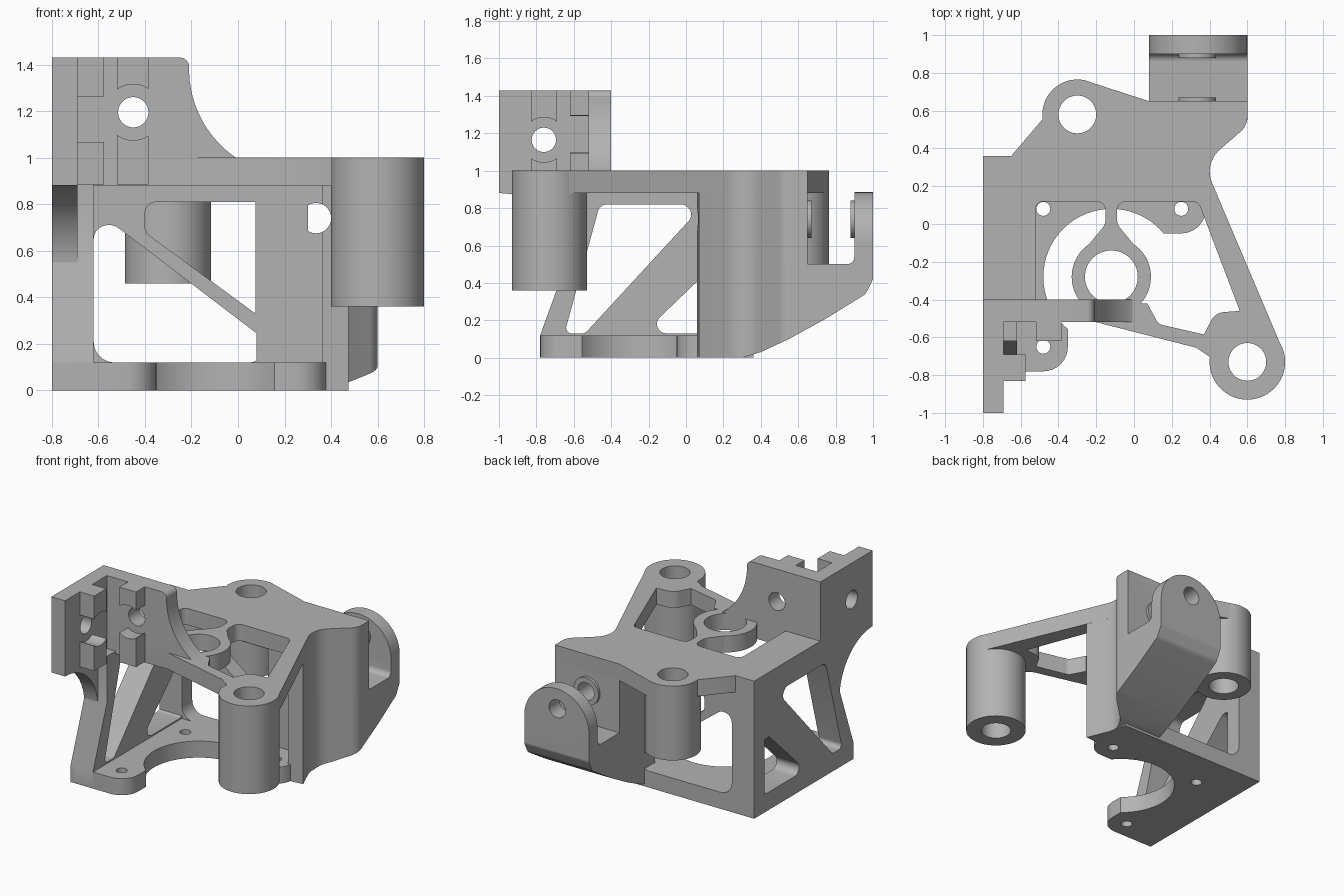
import bpy, bmesh, math
from mathutils import Vector

if "Cube" in bpy.data.objects:
    bpy.data.objects.remove(bpy.data.objects["Cube"])

grey = bpy.data.materials.new("plain grey")
grey.use_nodes = True
grey.diffuse_color = (0.45, 0.45, 0.45, 1)
grey.node_tree.nodes["Principled BSDF"].inputs["Base Color"].default_value = grey.diffuse_color


def fillet(points, steps=8):
    """Outline of (a, b) or (a, b, radius) corners, with the radii rounded."""
    out = []
    for i, p in enumerate(points):
        c = Vector(p[:2])
        if len(p) < 3:
            out.append(c)
            continue
        u = (Vector(points[i - 1][:2]) - c).normalized()
        v = (Vector(points[(i + 1) % len(points)][:2]) - c).normalized()
        half = u.angle(v) / 2
        mid = c + (u + v).normalized() * (p[2] / math.sin(half))
        start = c + u * (p[2] / math.tan(half)) - mid
        end = c + v * (p[2] / math.tan(half)) - mid
        sweep = start.angle_signed(end)
        for k in range(steps + 1):
            t = -sweep * k / steps
            out.append(mid + Vector((start.x * math.cos(t) - start.y * math.sin(t),
                                     start.x * math.sin(t) + start.y * math.cos(t))))
    return out


def arc(a, b, r, start=0, stop=360, steps=48):
    n = steps if stop - start == 360 else steps + 1
    angles = [math.radians(start + (stop - start) * k / steps) for k in range(n)]
    return [(a + r * math.cos(t), b + r * math.sin(t)) for t in angles]


def prism(name, points, axis, lo, hi):
    """Extrude an outline along an axis: x takes (y, z), y takes (x, z), z takes (x, y)."""
    place = {"x": lambda a, b, h: (h, a, b),
             "y": lambda a, b, h: (a, h, b),
             "z": lambda a, b, h: (a, b, h)}[axis]
    bm = bmesh.new()
    outline = fillet(points)
    base = [bm.verts.new(place(p[0], p[1], lo)) for p in outline]
    top = [bm.verts.new(place(p[0], p[1], hi)) for p in outline]
    bm.faces.new(base)
    bm.faces.new(top[::-1])
    for i in range(len(base)):
        bm.faces.new((base[i - 1], base[i], top[i], top[i - 1]))
    bmesh.ops.recalc_face_normals(bm, faces=bm.faces)
    mesh = bpy.data.meshes.new(name)
    bm.to_mesh(mesh)
    bm.free()
    mesh.materials.append(grey)
    ob = bpy.data.objects.new(name, mesh)
    bpy.context.collection.objects.link(ob)
    return ob


def part(name, points, axis, lo, hi, cuts=()):
    """A prism with (outline, axis) through-cuts or (outline, axis, lo, hi) cuts removed."""
    ob = prism(name, points, axis, lo, hi)
    cutters = []
    for cut in cuts:
        span = cut[2:] or (-3, 3)
        cutter = prism("cutter", cut[0], cut[1], *span)
        cutter.hide_render = True
        mod = ob.modifiers.new("cut", "BOOLEAN")
        mod.operation, mod.solver, mod.object = "DIFFERENCE", "EXACT", cutter
        cutters.append(cutter)
    if cutters:
        bpy.context.view_layer.update()
        graph = bpy.context.evaluated_depsgraph_get()
        mesh = bpy.data.meshes.new_from_object(ob.evaluated_get(graph))
        ob.modifiers.clear()
        ob.data = mesh
        for cutter in cutters:
            bpy.data.objects.remove(cutter)
    ob.data.shade_smooth()
    ob.data.set_sharp_from_angle(angle=math.radians(30))
    return ob


def box(a0, b0, a1, b1):
    return [(a0, b0), (a1, b0), (a1, b1), (a0, b1)]


# Shared holes
front_hole = (arc(0.6, -0.73, 0.1), "z")
back_hole = (arc(-0.3, 0.58, 0.1), "z")
ring_hole = (arc(-0.12, -0.28, 0.14), "z")
pivot_hole = (arc(0.335, 0.74, 0.065), "y")

# Top plate with its two openings
left_opening = [(-0.52, -0.4), (-0.15, -0.4), (-0.15, 0.12, 0.05), (-0.52, 0.12, 0.04)]
right_opening = [(-0.09, 0.12, 0.05), (0.34, 0.12, 0.05), (0.37, 0.04), (0.56, -0.46),
                 (0.43, -0.47, 0.08), (0.37, -0.585), (0.13, -0.53, 0.05),
                 (0.07, -0.42), (0, -0.42), (-0.09, -0.35)]
part("top_plate",
     [(-0.8, 0.36), (-0.65, 0.36), (-0.48, 0.56), (-0.4, 0.6), (-0.25, 0.757), (0.08, 0.65),
      (0.6, 0.65), (0.6, 0.52, 0.1), (0.37, 0.32, 0.15), (0.785, -0.66), (0.6, -0.8),
      (0.41, -0.71), (0.33, -0.655), (-0.2, -0.52), (-0.8, -0.52)],
     "z", 0.88, 1.0,
     [(left_opening, "z"), (right_opening, "z"), front_hole, back_hole, ring_hole])
part("centre_ring", arc(-0.12, -0.28, 0.21), "z", 0.88, 1.0, [ring_hole])
part("ring_neck", [(-0.15, 0.13), (-0.15, 0, 0.08), (-0.24, -0.11), (0, -0.11),
                   (-0.09, 0, 0.08), (-0.09, 0.13)], "z", 0.88, 1.0)

# Hanging bosses
part("front_boss", arc(0.6, -0.73, 0.2, steps=64), "z", 0.36, 1.0, [front_hole])
part("back_boss", arc(-0.3, 0.58, 0.185, steps=64), "z", 0.46, 1.0, [back_hole])

# Bottom plate with the round cutout and three screw holes
screws = [(arc(x, y, 0.037, steps=24), "z")
          for x, y in ((-0.48, 0.08), (0.25, 0.08), (-0.48, -0.65))]
part("bottom_plate",
     [(-0.8, -0.78), (-0.35, -0.78, 0.13), (-0.35, -0.4), (-0.12, -0.28), (0.15, -0.05),
      (0.38, -0.05, 0.13), (0.38, 0.36), (-0.8, 0.36)],
     "z", 0, 0.12, [(arc(-0.12, -0.28, 0.36, steps=64), "z")] + screws)

# Back wall with a diagonal brace
part("back_wall", box(-0.8, 0, 0.3, 0.95), "y", 0.24, 0.36,
     [([(-0.62, 0.12, 0.09), (0.1, 0.12, 0.05), (0.1, 0.23, 0.05), (-0.53, 0.71, 0.06),
        (-0.62, 0.71, 0.06)], "y"),
      ([(-0.4, 0.81, 0.05), (0.075, 0.81), (0.075, 0.33), (-0.4, 0.68, 0.05)], "y")])

# Left wall with a diagonal brace and a curved bracket in front
part("side_wall",
     [(-0.78, 0), (0.36, 0), (0.36, 1), (-0.5, 1), (-0.5, 0.9), (-0.62, 0.9),
      (-0.62, 0.56), (-0.78, 0.12)], "x", -0.8, -0.62,
     [([(-0.65, 0.13, 0.03), (-0.54, 0.13, 0.04), (0.05, 0.77, 0.05), (-0.01, 0.82, 0.03),
        (-0.46, 0.82, 0.05)], "x"),
      ([(0.26, 0.13, 0.05), (0.26, 0.6, 0.05), (-0.23, 0.13, 0.05)], "x")])
part("curved_bracket", arc(-1, 0.5, 0.38, 0, 90, 20) + [(-1, 0.9), (-0.55, 0.9), (-0.55, 0.5)],
     "x", -0.8, -0.69)

# Upright corner plates with slotted rails
side_hole, face_hole = (-0.76, 1.165), (-0.45, 1.195)
part("side_plate", box(-1, 0.885, -0.4, 1.43), "x", -0.8, -0.69,
     [(arc(*side_hole, 0.065), "x")])
part("side_rail", box(-0.83, 0.885, -0.69, 1.43), "x", -0.7, -0.575,
     [(arc(*side_hole, 0.12), "x")])
part("face_plate",
     [(-0.8, 0.885), (0.02, 0.885)] + arc(0.25, 1.38, 0.46, 240, 180, 20)
     + [(-0.21, 1.43, 0.04), (-0.8, 1.43)], "y", -0.52, -0.4,
     [(arc(*face_hole, 0.065), "y")])
part("face_rail", box(-0.52, 0.885, -0.385, 1.43), "y", -0.62, -0.51,
     [(arc(*face_hole, 0.12), "y")])

# Slanted wall with a triangular window and a diagonal lower edge
part("slanted_wall", [(0.36, 0.3), (0.4, 0.26), (0.75, -0.58), (0.6, -0.6), (0.36, 0.05)],
     "z", 0, 1.0,
     [([(-0.44, 0.86, 0.05), (0.1, 0.86, 0.04), (0.1, 0.25, 0.04), (0.05, 0.25, 0.03),
        (-0.44, 0.74, 0.05)], "x"),
      ([(-0.9, -0.1), (0.17, -0.1), (-0.43, 0.5, 0.08), (-0.55, 0.5, 0.06), (-0.62, 0.36),
        (-0.9, 0.36)], "x")])

# Solid corner block and the fork that reaches back from it
slope = [(0.3, 0), (0.4, 0.03), (0.55, 0.1), (0.75, 0.21)]
part("corner_block",
     [(0.08, 0.24), (0.36, 0.24), (0.36, 0.06), (0.475, 0.07), (0.37, 0.32, 0.15),
      (0.6, 0.52, 0.1), (0.6, 0.65), (0.08, 0.65)], "z", 0, 1.0,
     [([(0.3, -0.2)] + slope + [(0.75, -0.2)], "x"), pivot_hole])
part("fork_arm",
     slope[2:] + [(0.96, 0.34, 0.06), (1.0, 0.42, 0.04), (1.0, 0.62), (0.9, 0.62),
                  (0.9, 0.5, 0.04), (0.55, 0.5)], "x", 0.08, 0.6)
part("fork_ear", arc(0.34, 0.625, 0.26, 0, 180, 32) + [(0.08, 0.5), (0.6, 0.5)],
     "y", 0.9, 1.0, [pivot_hole])
for name, lo, hi in (("inner_collar", 0.64, 0.67), ("outer_collar", 0.88, 0.91)):
    part(name, arc(0.335, 0.74, 0.1), "y", lo, hi, [pivot_hole])
